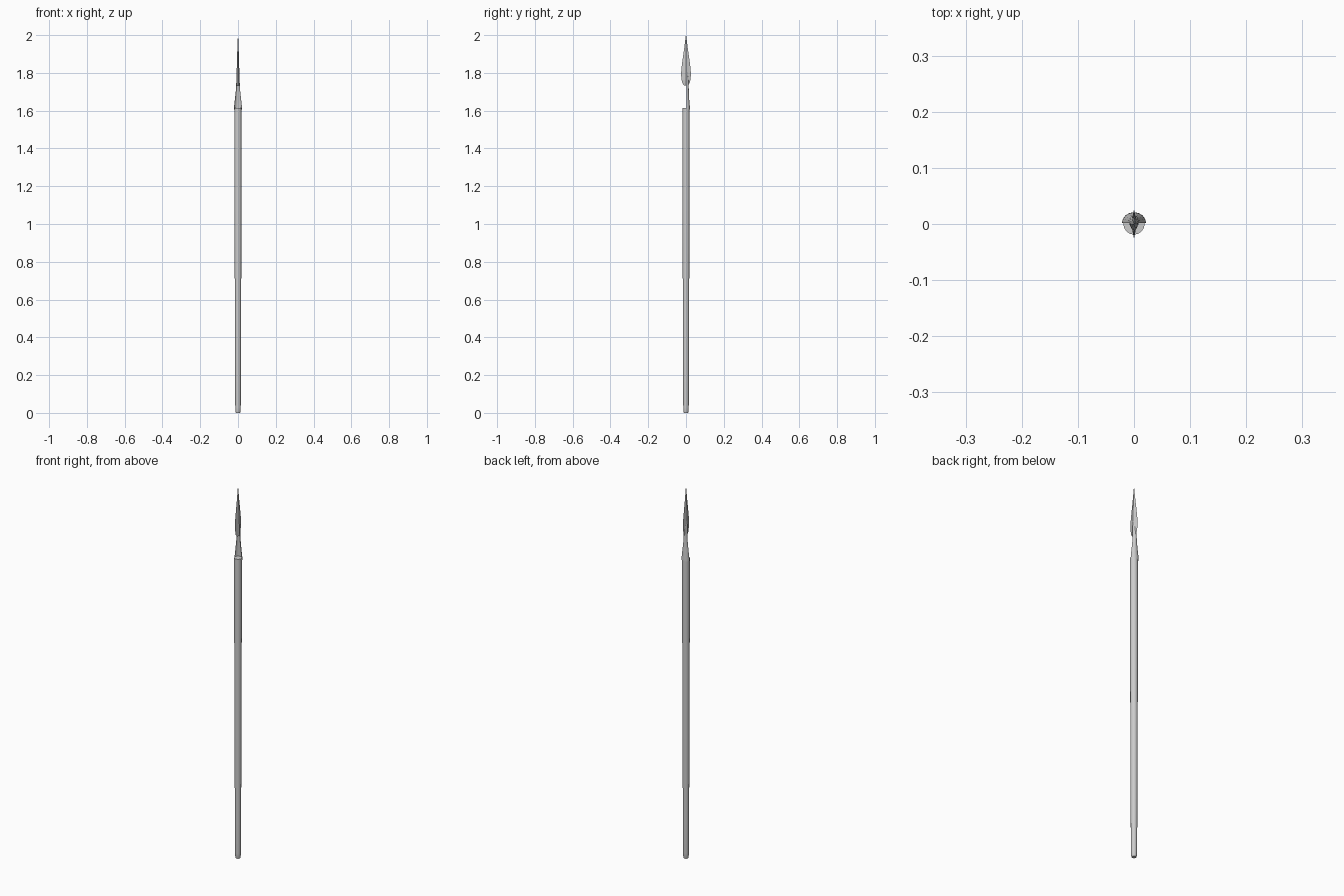
import bpy
from math import cos, sin, pi

if "Cube" in bpy.data.objects:
    bpy.data.objects.remove(bpy.data.objects["Cube"])


def build(name, rings, closed=True, cap_bottom=False, cap_top=False, angle=0.6):
    """Skin a stack of equal-length point rings."""
    n = len(rings[0])
    verts = [p for r in rings for p in r]
    faces = []
    for i in range(len(rings) - 1):
        for j in range(n if closed else n - 1):
            k = (j + 1) % n
            faces.append((i * n + j, i * n + k, (i + 1) * n + k, (i + 1) * n + j))
    if cap_bottom:
        faces.append(tuple(reversed(range(n))))
    if cap_top:
        faces.append(tuple(range(len(verts) - n, len(verts))))
    me = bpy.data.meshes.new(name)
    me.from_pydata(verts, [], faces)
    me.validate()
    ob = bpy.data.objects.new(name, me)
    bpy.context.collection.objects.link(ob)
    bpy.context.view_layer.objects.active = ob
    ob.select_set(True)
    bpy.ops.object.shade_smooth_by_angle(angle=angle)
    ob.select_set(False)
    return ob


# Tapered wooden shaft with a rounded butt
SIDES = 16
profile = [(0.011, 0), (0.0135, 0.008), (0.0145, 0.03), (0.0155, 0.2),
           (0.0175, 0.8), (0.019, 1.3), (0.019, 1.615)]
build("shaft", [[(r * cos(2 * pi * j / SIDES), r * sin(2 * pi * j / SIDES), z)
                 for j in range(SIDES)] for r, z in profile],
      cap_bottom=True, cap_top=True)

# Half socket: open on the front, tapering up into the blade
socket = [(0.0215, 0.0190, 1.605), (0.0210, 0.0185, 1.62), (0.0165, 0.0150, 1.66),
          (0.0120, 0.0130, 1.70), (0.0095, 0.0120, 1.74), (0.0085, 0.0100, 1.77),
          (0.0065, 0.0060, 1.81), (0.0040, 0.0020, 1.84)]
build("half_socket", [[(rx * cos(pi * j / 8), 0.002 + ry * sin(pi * j / 8), z)
                       for j in range(9)] for rx, ry, z in socket], closed=False)

# Leaf blade: thin edges front and back with a raised midrib
leaf = [(0.009, 0.0085, 1.733), (0.019, 0.0085, 1.745), (0.0245, 0.008, 1.77),
        (0.026, 0.0075, 1.795), (0.0235, 0.0065, 1.83), (0.0175, 0.0052, 1.875),
        (0.011, 0.0038, 1.92), (0.005, 0.0022, 1.965), (0.0006, 0.0004, 2.0)]
section = [(0, 1), (0.38, 0.45), (1, 0), (0.38, -0.45),
           (0, -1), (-0.38, -0.45), (-1, 0), (-0.38, 0.45)]
build("blade", [[(t * a, w * b, z) for a, b in reversed(section)]
                for w, t, z in leaf], cap_bottom=True, cap_top=True, angle=0.35)
